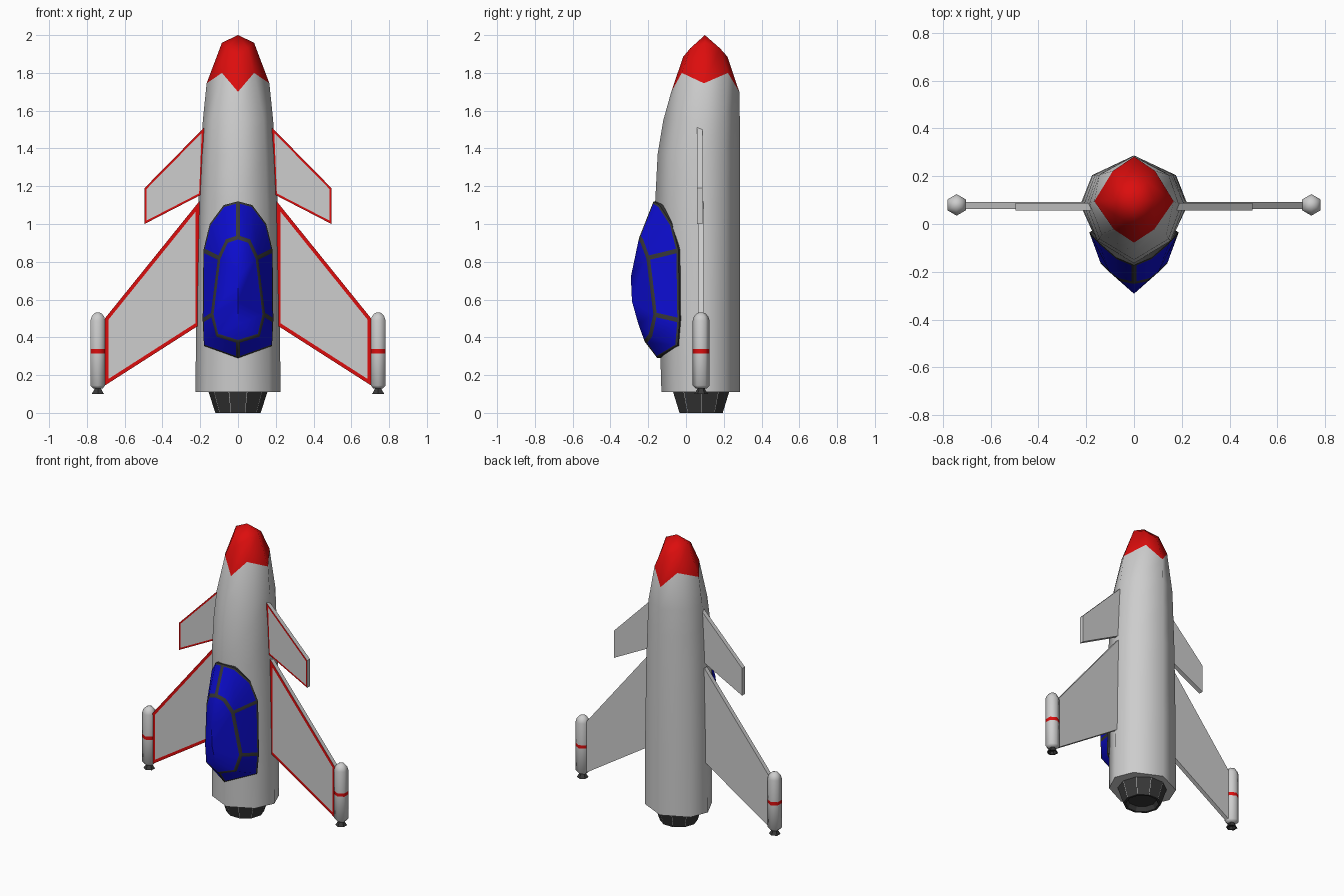
import bpy, bmesh, math
from mathutils import Vector

if "Cube" in bpy.data.objects:
    bpy.data.objects.remove(bpy.data.objects["Cube"])


def material(name, colour):
    m = bpy.data.materials.new(name)
    m.use_nodes = True
    m.diffuse_color = (*colour, 1)
    m.node_tree.nodes["Principled BSDF"].inputs["Base Color"].default_value = (*colour, 1)
    return m


grey = material("hull grey", (0.61, 0.61, 0.61))
red = material("trim red", (0.72, 0.004, 0.004))
blue = material("glass blue", (0.004, 0.004, 0.65))
dark = material("dark metal", (0.04, 0.04, 0.04))


def finish(bm, name, mats, angle=None):
    mesh = bpy.data.meshes.new(name)
    bm.to_mesh(mesh)
    bm.free()
    for m in mats:
        mesh.materials.append(m)
    ob = bpy.data.objects.new(name, mesh)
    bpy.context.collection.objects.link(ob)
    if angle:
        bpy.ops.object.select_all(action='DESELECT')
        ob.select_set(True)
        bpy.context.view_layer.objects.active = ob
        bpy.ops.object.shade_smooth_by_angle(angle=math.radians(angle))
    return ob


def skin(rings):
    """Join closed rings of points into a capped tube."""
    bm = bmesh.new()
    loops = [[bm.verts.new(p) for p in ring] for ring in rings]
    n = len(loops[0])
    bands = []
    for a, b in zip(loops, loops[1:]):
        bands.append([bm.faces.new((a[i], a[(i + 1) % n], b[(i + 1) % n], b[i])) for i in range(n)])
    bm.faces.new(loops[0][::-1])
    bm.faces.new(loops[-1])
    return bm, bands


def clean(bm):
    bmesh.ops.remove_doubles(bm, verts=bm.verts[:], dist=0.0002)
    bmesh.ops.recalc_face_normals(bm, faces=bm.faces[:])


def lathe_rings(profile, angles, x, y):
    return [[(x + r * math.cos(a), y + r * math.sin(a), z) for a in angles] for r, z in profile]


# Fuselage: eight-sided sections, the nose ring zigzags to form the red tip
def section(front, front_diag, side, back_diag, back):
    half = [front, front_diag, side, back_diag, back]
    return half + [(-x, y, z) for x, y, z in half[3:0:-1]]


def hull_ring(z, w, front, back, y=0.08):
    return section((0, front, z), (0.73 * w, y + 0.62 * (front - y), z), (w, y, z),
                   (0.78 * w, y + 0.6 * (back - y), z), (0, back, z))


tip = (0, 0.10, 2.0)
bm, bands = skin([
    hull_ring(0.11, 0.225, -0.13, 0.287),
    hull_ring(0.60, 0.221, -0.145, 0.287),
    hull_ring(1.12, 0.21, -0.163, 0.287),
    hull_ring(1.37, 0.198, -0.15, 0.286),
    hull_ring(1.55, 0.186, -0.12, 0.285, 0.087),
    section((0, -0.078, 1.70), (0.085, -0.022, 1.80), (0.166, 0.095, 1.745),
            (0.088, 0.222, 1.80), (0, 0.282, 1.70)),
    section((0, -0.015, 1.885), (0.052, 0.022, 1.93), (0.085, 0.10, 1.96),
            (0.052, 0.18, 1.93), (0, 0.22, 1.885)),
    [tip] * 8])
for f in bands[-1] + bands[-2]:
    f.material_index = 1
clean(bm)
finish(bm, "fuselage", [grey, red], 62)

# Main nozzle: ten dark petals with narrow light seams and a recessed mouth
angles = [math.radians(36 * k + d) for k in range(10) for d in (-0.6, 0.6)]
bm, bands = skin(lathe_rings([(0.157, 0.115), (0.12, 0), (0.105, 0), (0.09, 0.03)], angles, 0, 0.08))
for f in bm.faces:
    f.material_index = 1
for f in bands[0][::2]:
    f.material_index = 0
clean(bm)
finish(bm, "main_nozzle", [grey, dark])


# Wings: flat plates whose front face carries a red border
def plate(name, outline, side, y0, y1, border):
    bm, _ = skin([[(side * x, y, z) for x, z in outline] for y in (y0, y1)])
    bmesh.ops.recalc_face_normals(bm, faces=bm.faces[:])
    front = min(bm.faces, key=lambda f: f.calc_center_median().y)
    edge = bmesh.ops.inset_region(bm, faces=[front], thickness=border,
                                  use_boundary=True, use_even_offset=True)
    for f in edge["faces"]:
        f.material_index = 1
    finish(bm, name, [grey, red])


WING = [(0.205, 1.12), (0.705, 0.50), (0.705, 0.145), (0.205, 0.465)]
CANARD = [(0.18, 1.51), (0.495, 1.19), (0.495, 1.0), (0.195, 1.155)]
hexagon = [math.radians(60 * k + 30) for k in range(6)]

for side, word in ((1, "left"), (-1, "right")):
    plate(word + "_wing", WING, side, 0.063, 0.093, 0.019)
    plate(word + "_canard", CANARD, side, 0.057, 0.087, 0.011)

    # Wingtip pod with a red band and a small flared nozzle
    bm, bands = skin(lathe_rings(
        [(0.03, 0.13), (0.045, 0.145), (0.045, 0.315), (0.045, 0.338), (0.045, 0.488),
         (0.038, 0.51), (0.024, 0.526), (0.008, 0.532)], hexagon, side * 0.742, 0.08))
    for f in bands[2]:
        f.material_index = 1
    clean(bm)
    finish(bm, word + "_pod", [grey, red], 62)
    bm, _ = skin(lathe_rings([(0.02, 0.135), (0.02, 0.127), (0.037, 0.1), (0.028, 0.1), (0.015, 0.115)],
                             hexagon, side * 0.742, 0.08))
    clean(bm)
    finish(bm, word + "_pod_nozzle", [dark])

# Canopy: half the points, mirrored; each pane is inset to leave a dark frame
RIM = [(0, -0.172, 1.12), (0.075, -0.14, 1.10), (0.15, -0.075, 1.0), (0.183, -0.04, 0.86),
       (0.187, -0.035, 0.49), (0.18, -0.045, 0.355), (0, -0.152, 0.29)]
FRAME = [(0, -0.247, 0.93), (0.06, -0.235, 0.91), (0.102, -0.202, 0.82),
         (0.139, -0.165, 0.52), (0.112, -0.19, 0.41), (0, -0.217, 0.375)]
RIDGE = [(0, -0.292, 0.72), (0, -0.286, 0.59), (0, -0.252, 0.47)]
points = RIM + FRAME + RIDGE
PANES = {
    "upper": [(0, 1, 8, 7), (1, 2, 9, 8), (2, 3, 9)],
    "side": [(3, 4, 10, 9)],
    "lower": [(4, 5, 11, 10), (5, 6, 12, 11)],
    "centre": [(7, 8, 13), (8, 9, 13), (9, 10, 14, 13), (10, 11, 15, 14), (11, 12, 15)],
}
bm = bmesh.new()
verts, groups = {}, {}


def vert(i, side):
    x, y, z = points[i]
    key = (i, side if x else 0)
    if key not in verts:
        verts[key] = bm.verts.new((side * x, y, z))
    return verts[key]


for side in (1, -1):
    for pane, faces in PANES.items():
        group = groups.setdefault((pane, 0 if pane == "centre" else side), [])
        for ids in faces:
            group.append(bm.faces.new([vert(i, side) for i in ids][::side]))

# Skirt sunk into the hull closes the back of the canopy
rim_edges = [e for e in bm.edges if e.is_boundary]
skirt = bmesh.ops.extrude_edge_only(bm, edges=rim_edges)["geom"]
for g in skirt:
    if isinstance(g, bmesh.types.BMVert):
        g.co = g.co.lerp(Vector((0, 0.08, g.co.z)), 0.3)
    elif isinstance(g, bmesh.types.BMFace):
        g.material_index = 1
bmesh.ops.recalc_face_normals(bm, faces=bm.faces[:])
for group in groups.values():
    edge = bmesh.ops.inset_region(bm, faces=group, thickness=0.012,
                                  use_boundary=True, use_even_offset=True)
    for f in edge["faces"]:
        f.material_index = 1
finish(bm, "canopy", [blue, dark], 45)
